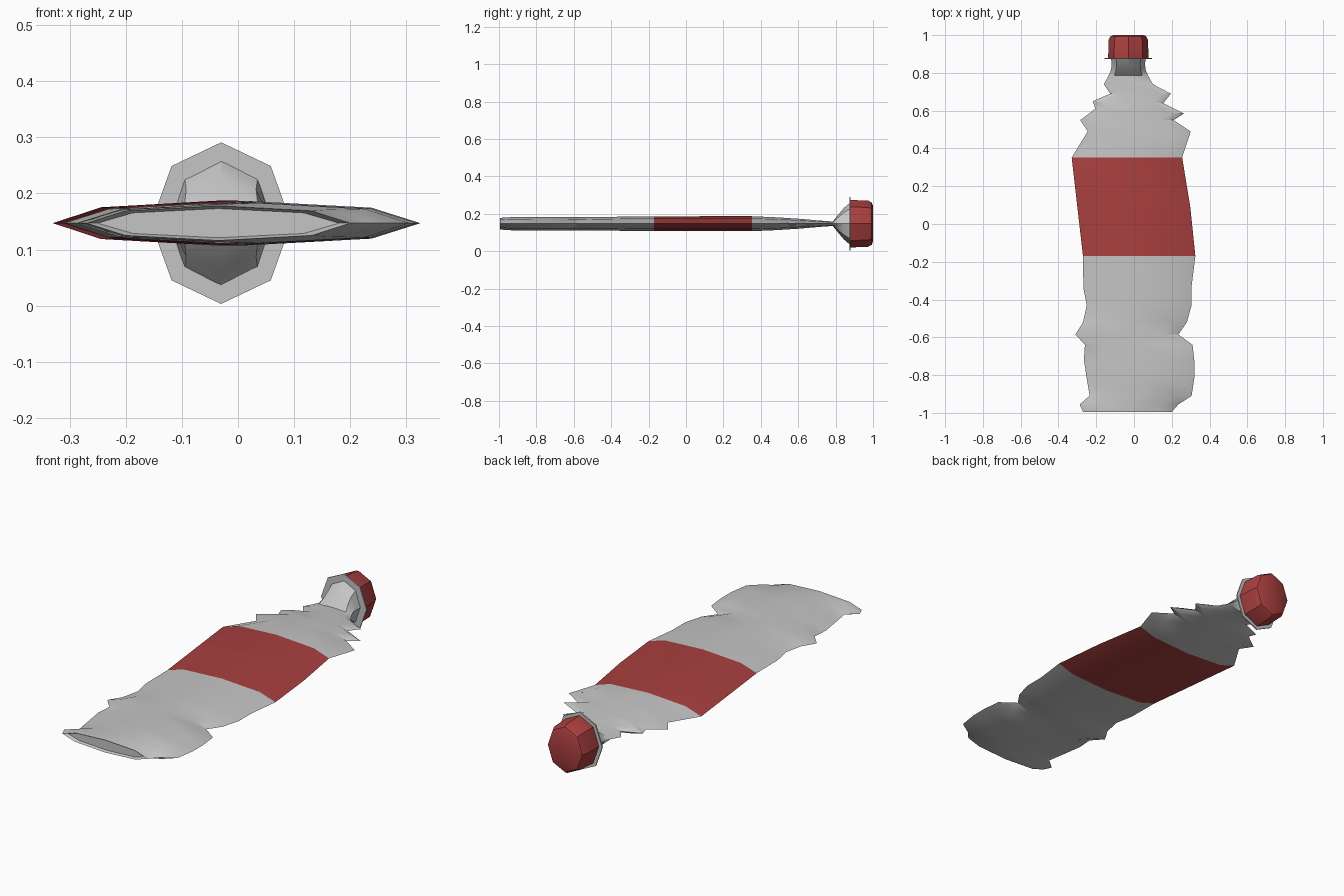
import bpy
import bmesh
from math import cos, sin, pi, radians

cube = bpy.data.objects.get("Cube")
if cube:
    bpy.data.objects.remove(cube)

SIDES = 8
MID_Z = 0.147


def make_material(name, color):
    mat = bpy.data.materials.new(name)
    mat.use_nodes = True
    mat.diffuse_color = color
    mat.node_tree.nodes["Principled BSDF"].inputs["Base Color"].default_value = color
    return mat


grey = make_material("pale grey plastic", (0.56, 0.56, 0.56, 1))
red = make_material("red", (0.40, 0.05, 0.05, 1))


def loft(name, rings, materials, painted=(), close_start=True, close_end=True):
    """Skin eight-sided rings given as (left x, left y, right x, right y, half height)."""
    bm = bmesh.new()
    loops = []
    for lx, ly, rx, ry, h in rings:
        loop = []
        for i in range(SIDES):
            a = 2 * pi * i / SIDES
            t = (1 + cos(a)) / 2
            loop.append(bm.verts.new((lx + (rx - lx) * t, ly + (ry - ly) * t,
                                      MID_Z + h * sin(a))))
        loops.append(loop)
    for k, (a, b) in enumerate(zip(loops, loops[1:])):
        for i in range(SIDES):
            j = (i + 1) % SIDES
            face = bm.faces.new((a[i], a[j], b[j], b[i]))
            face.material_index = int(k in painted)
    if close_start:
        bm.faces.new(loops[0])
    if close_end:
        bm.faces.new(loops[-1])
    bmesh.ops.recalc_face_normals(bm, faces=bm.faces)
    mesh = bpy.data.meshes.new(name)
    bm.to_mesh(mesh)
    bm.free()
    obj = bpy.data.objects.new(name, mesh)
    bpy.context.collection.objects.link(obj)
    for mat in materials:
        mesh.materials.append(mat)
    bpy.ops.object.select_all(action="DESELECT")
    obj.select_set(True)
    bpy.context.view_layer.objects.active = obj
    bpy.ops.object.shade_smooth_by_angle(angle=radians(32))
    return obj


def even_ring(y, half_width, half_height, x=-0.03):
    return (x - half_width, y, x + half_width, y, half_height)


# Crushed body, from the dented base up to the pinched neck
body = [
    (-0.25, -0.98, 0.18, -0.98, 0.026),
    (-0.27, -0.995, 0.20, -0.995, 0.031),
    (-0.288, -0.955, 0.235, -0.955, 0.034),
    (-0.235, -0.91, 0.305, -0.91, 0.036),
    (-0.25, -0.82, 0.32, -0.81, 0.037),
    (-0.265, -0.72, 0.32, -0.73, 0.037),
    (-0.26, -0.64, 0.31, -0.64, 0.037),
    (-0.31, -0.585, 0.235, -0.585, 0.036),
    (-0.27, -0.52, 0.28, -0.52, 0.037),
    (-0.25, -0.43, 0.305, -0.43, 0.036),
    (-0.268, -0.34, 0.305, -0.33, 0.038),
    (-0.27, -0.17, 0.325, -0.17, 0.039),
    (-0.30, 0.09, 0.298, 0.09, 0.04),
    (-0.33, 0.352, 0.255, 0.352, 0.04),
    (-0.245, 0.49, 0.30, 0.49, 0.034),
    (-0.285, 0.55, 0.21, 0.55, 0.030),
    (-0.205, 0.61, 0.265, 0.585, 0.027),
    (-0.218, 0.65, 0.155, 0.64, 0.023),
    (-0.125, 0.69, 0.195, 0.69, 0.019),
    (-0.16, 0.74, 0.10, 0.74, 0.015),
    (-0.135, 0.785, 0.075, 0.785, 0.012),
]
# Neck opens back out to its round mouth
neck = [even_ring(y, w, h) for y, w, h in
        ((0.815, 0.092, 0.05), (0.845, 0.088, 0.085), (0.88, 0.092, 0.115))]
loft("bottle_body", body + neck, (grey, red), painted=(11, 12))

# Thin collar beneath the cap
loft("neck_collar", [even_ring(0.874, 0.125, 0.144), even_ring(0.88, 0.125, 0.144)], (grey,))

# Faceted screw cap with a chamfered end
loft("screw_cap", [even_ring(0.88, 0.107, 0.127), even_ring(0.975, 0.104, 0.123),
                   even_ring(0.993, 0.095, 0.113), even_ring(1.0, 0.08, 0.095)], (red,))
